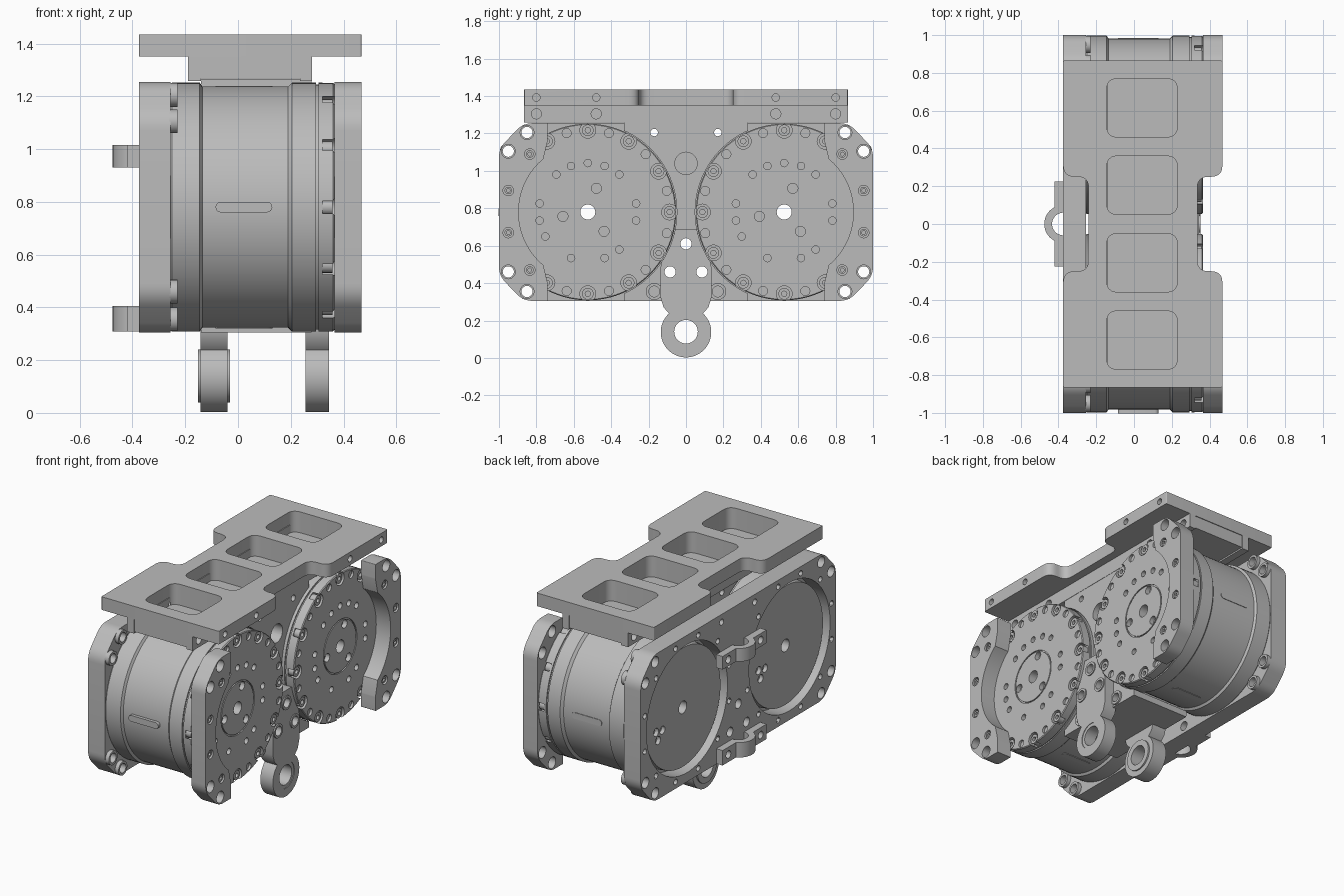
import bpy, bmesh
from math import sin, cos, radians, pi
from mathutils import Vector

if "Cube" in bpy.data.objects:
    bpy.data.objects.remove(bpy.data.objects["Cube"])

grey = bpy.data.materials.new("machined_grey")
grey.use_nodes = True
grey.diffuse_color = (0.5, 0.5, 0.5, 1)
grey.node_tree.nodes["Principled BSDF"].inputs["Base Color"].default_value = (0.5, 0.5, 0.5, 1)

AXES = {"x": lambda u, v, w: (w, u, v), "y": lambda u, v, w: (u, w, v), "z": lambda u, v, w: (u, v, w)}
DRUM_Y, DRUM_Z = 0.525, 0.78
TOP, BASE = 1.255, 0.305


def finish(bm, name):
    bmesh.ops.recalc_face_normals(bm, faces=bm.faces)
    mesh = bpy.data.meshes.new(name)
    bm.to_mesh(mesh)
    bm.free()
    mesh.materials.append(grey)
    ob = bpy.data.objects.new(name, mesh)
    bpy.context.collection.objects.link(ob)
    return ob


def add_prism(bm, pts, axis, lo, hi):
    face = bm.faces.new([bm.verts.new(AXES[axis](u, v, lo)) for u, v in pts])
    ext = bmesh.ops.extrude_face_region(bm, geom=[face])["geom"]
    shift = Vector(AXES[axis](0, 0, hi - lo))
    bmesh.ops.translate(bm, vec=shift, verts=[g for g in ext if isinstance(g, bmesh.types.BMVert)])


def prism(name, pts, axis, lo, hi):
    bm = bmesh.new()
    add_prism(bm, pts, axis, lo, hi)
    return finish(bm, name)


def arc(cu, cv, r, a0, a1, n=24):
    return [(cu + r * cos(radians(a0 + (a1 - a0) * i / n)),
             cv + r * sin(radians(a0 + (a1 - a0) * i / n))) for i in range(n + 1)]


def circle(u, v, r, n=24):
    return arc(u, v, r, 0, 360, n)[:-1]


def fillet(pts, radii, n=6):
    out = []
    for i, (p, r) in enumerate(zip(pts, radii)):
        p, a, b = Vector(p), Vector(pts[i - 1]), Vector(pts[(i + 1) % len(pts)])
        s, e = p + (a - p).normalized() * r, p + (b - p).normalized() * r
        for k in range(n + 1):
            t = k / n
            out.append(tuple(s * (1 - t) ** 2 + p * 2 * t * (1 - t) + e * t * t))
    return out


def rect(u0, u1, v0, v1):
    return [(u0, v0), (u1, v0), (u1, v1), (u0, v1)]


def cut(ob, shapes, axis):
    """Subtract (outline, lo, hi) prisms from an object."""
    bm = bmesh.new()
    for pts, lo, hi in shapes:
        add_prism(bm, pts, axis, lo, hi)
    tool = finish(bm, "cutter")
    mod = ob.modifiers.new("cut", "BOOLEAN")
    mod.operation, mod.solver, mod.object = "DIFFERENCE", "EXACT", tool
    bpy.context.view_layer.objects.active = ob
    bpy.ops.object.modifier_apply(modifier=mod.name)
    bpy.data.objects.remove(tool)


def lathe(name, profile, y, z, steps=96):
    """Spin a closed (x, radius) profile about an axis along x."""
    bm = bmesh.new()
    rings = [[bm.verts.new((x, y + r * cos(2 * pi * i / steps), z + r * sin(2 * pi * i / steps)))
              for i in range(steps)] for x, r in profile]
    for k in range(len(rings)):
        a, b = rings[k - 1], rings[k]
        for i in range(steps):
            j = (i + 1) % steps
            bm.faces.new((a[i], a[j], b[j], b[i]))
    return finish(bm, name)


def tube(name, y, z, x0, x1, ri, ro, steps=24):
    return lathe(name, [(x0, ri), (x0, ro), (x1, ro), (x1, ri)], y, z, steps)


def polar(y, r, a):
    return y + r * cos(radians(a)), DRUM_Z + r * sin(radians(a))


def mirrored(half):
    return half + [(-u, v) for u, v in reversed(half)]


corner_holes = [(s * y, z) for s in (-1, 1)
                for y, z in ((0.85, 1.205), (0.95, 1.105), (0.95, 0.46), (0.85, 0.355))]
edge_screws = ((0.95, 0.895), (0.95, 0.67), (0.835, 1.09), (0.835, 0.47))
lug_holes = ((0, 0.61), (0.085, 0.46), (-0.085, 0.46))
web_holes = lug_holes + ((0.17, 0.355), (-0.17, 0.355))

# Drums with a raised hub behind, stepped rims, hub groove and axle hole
profile = [(-0.345, 0.04), (-0.345, 0.385), (-0.27, 0.395), (-0.27, 0.455), (-0.25, 0.472), (-0.145, 0.472),
           (-0.135, 0.457), (0.19, 0.457), (0.205, 0.472), (0.295, 0.472), (0.295, 0.464), (0.305, 0.464),
           (0.305, 0.472), (0.36, 0.472), (0.365, 0.467), (0.365, 0.172), (0.357, 0.172), (0.357, 0.164),
           (0.365, 0.164), (0.365, 0.04)]
ring_angles = (10, 50, 70, 90, 110, 130, 170, 190, 210, 250, 290, 310, 350)
for side, label in ((-1, "front"), (1, "back")):
    yc = side * DRUM_Y
    drum = lathe(label + "_drum", profile, yc, DRUM_Z)
    holes = [(circle(*polar(yc, 0.437, a), 0.042), 0.32, 0.4) for a in range(0, 360, 30)]
    holes += [(circle(*polar(yc, 0.437, a), 0.024, 16), 0.35, 0.4) for a in range(15, 360, 30)]
    holes += [(circle(*polar(yc, 0.262, a), 0.02, 16), 0.335, 0.4) for a in ring_angles]
    holes += [(circle(*polar(yc, 0.135, a), 0.027, 16), 0.335, 0.4) for a in (70, 190, 310)]
    # Three small holes on the rear hub
    holes += [(circle(*polar(yc, r, a), 0.026, 16), -0.4, -0.32) for r, a in ((0.22, -18), (0.28, -12), (0.28, -25))]
    cut(drum, holes, "x")
    for a in range(0, 360, 30):
        tube(label + "_rim_screw", *polar(yc, 0.437, a), 0.315, 0.358, 0.014, 0.031, 16)
    # Long vents on the drum's outer wall, underside and top
    slot = arc(0.11, 0, 0.02, -90, 90, 8) + arc(-0.065, 0, 0.02, 90, 270, 8)
    wall = yc + side * 0.457
    prism(label + "_vent", [(u, v + DRUM_Z) for u, v in slot], "y", wall - 0.02, wall + 0.003)
    for z in (DRUM_Z - 0.457, DRUM_Z + 0.457):
        prism(label + "_vent", [(u, v + yc) for u, v in slot], "z", z - 0.003, z + 0.003)

# Chamfered side plate with two round windows
octagon = mirrored([(0.87, BASE), (1, 0.44), (1, 1.12), (0.87, TOP)])
side_plate = prism("side_plate", fillet(octagon, [0.05] * 8), "x", -0.375, -0.255)
windows = [(circle(s * DRUM_Y, DRUM_Z, 0.415, 96), -0.4, -0.2) for s in (-1, 1)]
small = [(circle(y, z, 0.035), -0.4, -0.2) for y, z in corner_holes]
small += [(circle(*polar(s * DRUM_Y, 0.447, a), 0.018, 12), -0.4, -0.33)
          for s in (-1, 1) for a in range(15, 360, 30)]
small += [(circle(y, z, 0.03), -0.4, -0.2) for y, z in web_holes]
small += [(circle(s * 0.17, 1.205, 0.02), -0.4, -0.2) for s in (-1, 1)]
cut(side_plate, windows + small, "x")
for y, z in corner_holes:
    tube("plate_boss", y, z, -0.26, -0.23, 0.03, 0.045)

# End brackets over the open faces of the drums
for s, label in ((-1, "front"), (1, "back")):
    half = fillet([(0.74, 1.18), (0.74, TOP), (0.87, TOP), (1, 1.12), (1, 0.44), (0.87, BASE), (0.74, BASE),
                   (0.74, 0.38)], [0.02, 0.005, 0.05, 0.05, 0.05, 0.05, 0.005, 0.02])
    half += arc(DRUM_Y, DRUM_Z, 0.37, -50, 50, 32)
    bracket = prism(label + "_bracket", [(s * u, v) for u, v in half], "x", 0.365, 0.468)
    holes = [(circle(y, z, 0.037), 0.3, 0.5) for y, z in corner_holes if y * s > 0]
    holes += [(circle(s * y, z, 0.028), 0.43, 0.5) for y, z in edge_screws]
    cut(bracket, holes, "x")
    for y, z in edge_screws:
        tube(label + "_bracket_screw", s * y, z, 0.42, 0.462, 0.01, 0.02, 16)

# Waisted core filling the space between the drums
core = [(0.33, TOP + 0.01)] + arc(DRUM_Y, DRUM_Z, 0.476, 114, 246, 40) + [(0.33, BASE)]
web = prism("core_web", mirrored(core), "x", -0.14, 0.278)
holes = [(circle(0, 1.04, 0.06), 0.1, 1)] + [(circle(y, z, 0.03), -1, 1) for y, z in web_holes]
holes += [(circle(s * 0.17, 1.205, 0.02), -1, 1) for s in (-1, 1)]
cut(web, holes, "x")

# Two narrow lugs hanging below the core
half = [(0.055, 0.69)] + arc(DRUM_Y, DRUM_Z, 0.476, 191, 214, 10) + [(0.135, 0.49), (0.135, 0.32), (0.12, 0.27)]
half += arc(0, 0.138, 0.135, 48, -90, 28)[:-1] + [(0.002, 0.003)]
for label, x0, x1, lip in (("right", 0.255, 0.345, -0.004), ("inner", -0.142, -0.04, 0.01)):
    lug = prism(label + "_lug", mirrored(half), "x", x0, x1)
    cut(lug, [(circle(0, 0.14, 0.085, 32), -1, 1)] + [(circle(y, z, 0.031), -1, 1) for y, z in lug_holes], "x")
    tube(label + "_bushing", 0, 0.14, x0 - lip, x1 + lip, 0.063, 0.1 if lip > 0 else 0.09, 48)
for y, z in lug_holes:
    tube("lug_collar", y, z, 0.335, 0.352, 0.03, 0.045)
for s in (-1, 1):
    tube("core_collar", s * 0.17, 0.355, 0.26, 0.29, 0.029, 0.045)

# Top plate with four pockets and a recess on each long edge
corners = [(-0.375, 0.865), (-0.375, 0.25), (-0.24, 0.25), (-0.24, -0.25), (-0.375, -0.25), (-0.375, -0.865),
           (0.468, -0.865), (0.468, -0.25), (0.335, -0.25), (0.335, 0.25), (0.468, 0.25), (0.468, 0.865)]
radii = [0.008] + [0.06] * 4 + [0.008] * 2 + [0.06] * 4 + [0.008]
pockets = [(fillet(rect(-0.145, 0.23, y - 0.155, y + 0.155), [0.06] * 4), 1.3, 1.5)
           for y in (-0.615, -0.205, 0.205, 0.615)]
top_plate = prism("top_plate", fillet(corners, radii), "z", 1.35, 1.435)
cut(top_plate, pockets, "z")
cut(top_plate, [(circle(y, 1.392, 0.02, 16), 0.4, 0.5) for y in (-0.8, -0.48, 0.48, 0.8)], "x")

# Rails and spacer carrying the top plate
for label, x0, x1 in (("right", 0.235, 0.28), ("left", -0.19, -0.14)):
    rail = prism(label + "_rail", rect(-0.865, 0.865, 1.258, 1.351), "x", x0, x1)
    cut(rail, [(circle(y, 1.305, 0.027), -1, 1) for y in (-0.8, -0.48, 0.48, 0.8)], "x")
spacer = prism("spacer", rect(-0.141, 0.236, 1.268, 1.351), "y", -0.86, 0.86)
cut(spacer, pockets, "z")

# Arched clips on the side plate
clip = [(-0.374, -0.225), (-0.42, -0.225)] + arc(-0.375, 0, 0.1, 243, 117)
clip += [(-0.42, 0.225), (-0.374, 0.225)] + arc(-0.374, 0, 0.06, 90, 270)
for label, z0, z1 in (("upper", 0.93, 1.015), ("lower", 0.308, 0.405)):
    ob = prism(label + "_clip", clip, "z", z0, z1)
    cut(ob, [(circle(s * 0.165, (z0 + z1) / 2, 0.024, 16), -0.5, -0.385) for s in (-1, 1)], "x")

# Smooth shading with sharp edges kept
bpy.ops.object.select_all(action="DESELECT")
for ob in bpy.context.scene.objects:
    if ob.type == "MESH":
        ob.select_set(True)
        bpy.context.view_layer.objects.active = ob
bpy.ops.object.shade_smooth_by_angle(angle=radians(30))
